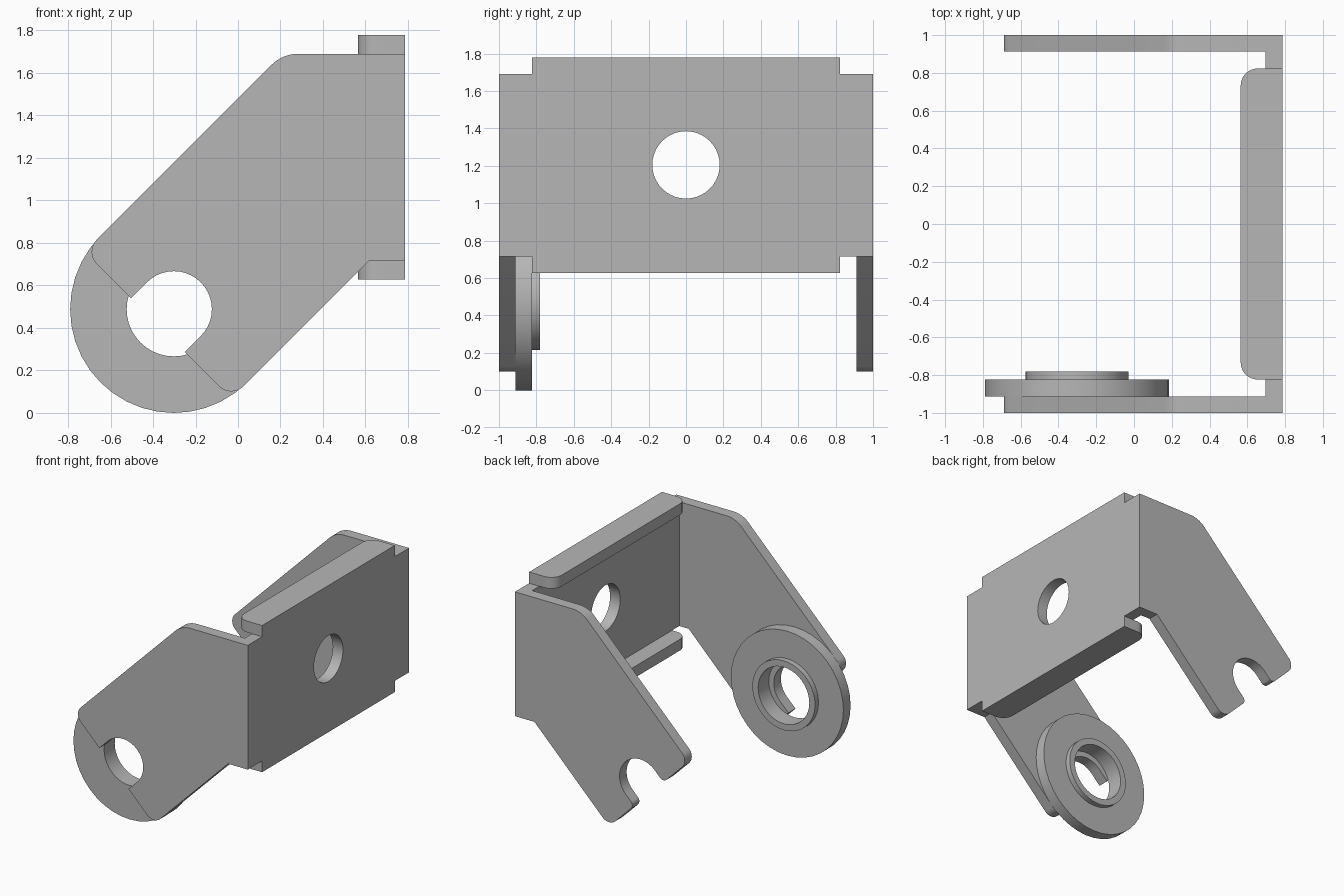
import bpy, bmesh, math
from mathutils import Vector

if "Cube" in bpy.data.objects:
    bpy.data.objects.remove(bpy.data.objects["Cube"])

steel = bpy.data.materials.new("grey steel")
steel.use_nodes = True
GREY = (0.47, 0.47, 0.47, 1)
steel.diffuse_color = GREY
steel.node_tree.nodes["Principled BSDF"].inputs["Base Color"].default_value = GREY

T = 0.088                       # sheet thickness
BACK = 0.785                    # outer face of the web
LOW, HIGH = 0.715, 1.69         # height range of the side plates
WING = 0.823                    # half length of the flanges
CENTRE = Vector((-0.302, 0.488))
R = 0.488                       # washer radius and half width of the arm
SLOT = 0.179


def rounded(corners, steps=10):
    """Outline from (x, y, radius) corners, rounding those with a radius."""
    out = []
    for i, (x, y, r) in enumerate(corners):
        p = Vector((x, y))
        if not r:
            out.append(p)
            continue
        a = (Vector(corners[i - 1][:2]) - p).normalized()
        b = (Vector(corners[(i + 1) % len(corners)][:2]) - p).normalized()
        half = a.angle(b) / 2
        mid = p + (a + b).normalized() * r / math.sin(half)
        start = p + a * r / math.tan(half) - mid
        end = p + b * r / math.tan(half) - mid
        turn = math.atan2(start.x * end.y - start.y * end.x, start.dot(end))
        for k in range(steps + 1):
            t = turn * k / steps
            out.append(mid + Vector((start.x * math.cos(t) - start.y * math.sin(t),
                                     start.x * math.sin(t) + start.y * math.cos(t))))
    return [p for i, p in enumerate(out) if (p - out[i - 1]).length > 1e-4]


def finish(name, bm):
    bmesh.ops.recalc_face_normals(bm, faces=bm.faces)
    mesh = bpy.data.meshes.new(name)
    bm.to_mesh(mesh)
    bm.free()
    mesh.materials.append(steel)
    obj = bpy.data.objects.new(name, mesh)
    bpy.context.collection.objects.link(obj)
    return obj


def smooth(obj):
    bpy.ops.object.select_all(action='DESELECT')
    obj.select_set(True)
    bpy.context.view_layer.objects.active = obj
    bpy.ops.object.shade_smooth_by_angle(angle=math.radians(30))


def sheet(name, outline, axis, start, end):
    """Extrude a 2D outline along one axis (0 = x, 1 = y, 2 = z)."""
    def place(p, d):
        co = list(p)
        co.insert(axis, d)
        return co
    bm = bmesh.new()
    face = bm.faces.new([bm.verts.new(place(p, start)) for p in outline])
    new = bmesh.ops.extrude_face_region(bm, geom=[face])["geom"]
    shift = Vector(place((0, 0), end - start))
    bmesh.ops.translate(bm, vec=shift, verts=[v for v in new if isinstance(v, bmesh.types.BMVert)])
    return finish(name, bm)


def arm(u, v, r):
    """Corner in the arm's own frame: u towards its tip, v across it."""
    d = math.sqrt(0.5)
    return (CENTRE.x - d * (u + v), CENTRE.y + d * (v - u), r)


# Side plates with slanted, slotted arms
def side_plate(name, y0, y1, mouth):
    tip, lift = 0.106, R * math.sqrt(2)
    slope = CENTRE.y - CENTRE.x
    corners = [(BACK, LOW, 0), (BACK, HIGH, 0), (HIGH - slope - lift, HIGH, 0.18),
               arm(tip, R, 0.08), arm(tip, SLOT, mouth),
               arm(-SLOT, SLOT, SLOT), arm(-SLOT, -SLOT, SLOT),
               arm(tip, -SLOT, mouth), arm(tip, -R, 0.08),
               (LOW - slope + lift, LOW, 0)]
    smooth(sheet(name, rounded(corners), 1, y0, y1))


side_plate("front_side_plate", -1, -1 + T, 0)
side_plate("rear_side_plate", 1 - T, 1, 0.04)

# Web joining the side plates, with notched corners
inner = 1 - T
half = [(inner, LOW), (inner, HIGH), (WING, HIGH), (WING, HIGH + T)]
half.insert(0, (WING, LOW))
half.insert(0, (WING, LOW - T))
outline = half + [(-y, z) for y, z in reversed(half)]
web = sheet("web", outline, 0, BACK - T, BACK)

# Round hole through the web
bpy.ops.mesh.primitive_cylinder_add(vertices=40, radius=0.18, depth=0.5,
                                    location=(BACK, 0, 1.205), rotation=(0, math.pi / 2, 0))
cutter = bpy.context.object
cutter.name = "hole_cutter"
cutter.hide_render = True
cutter.data.materials.append(steel)
hole = web.modifiers.new("hole", 'BOOLEAN')
hole.operation = 'DIFFERENCE'
hole.solver = 'EXACT'
hole.object = cutter
bpy.context.view_layer.objects.active = web
bpy.ops.object.modifier_apply(modifier=hole.name)
bpy.data.objects.remove(cutter)
smooth(web)

# Flanges folded inwards along the top and bottom of the web
for name, z in (("top_flange", HIGH), ("bottom_flange", LOW - T)):
    lip = [(BACK - T, -WING, 0), (BACK - T, WING, 0),
           (0.565, WING, 0.09), (0.565, -WING, 0.09)]
    smooth(sheet(name, rounded(lip), 2, z, z + T))

# Washer with a raised collar on the inside of the front arm
bm = bmesh.new()
BORE, COLLAR, SEG = 0.222, 0.272, 40
section = [(BORE, -inner), (R, -inner), (R, -WING), (COLLAR, -WING),
           (COLLAR, -0.78), (BORE, -0.78)]
rings = []
for k in range(SEG):
    a = 2 * math.pi * k / SEG
    rings.append([bm.verts.new((CENTRE.x + r * math.cos(a), y, CENTRE.y + r * math.sin(a)))
                  for r, y in section])
for k in range(SEG):
    p, q = rings[k - 1], rings[k]
    for i in range(len(section)):
        bm.faces.new((p[i - 1], p[i], q[i], q[i - 1]))
smooth(finish("collared_washer", bm))
